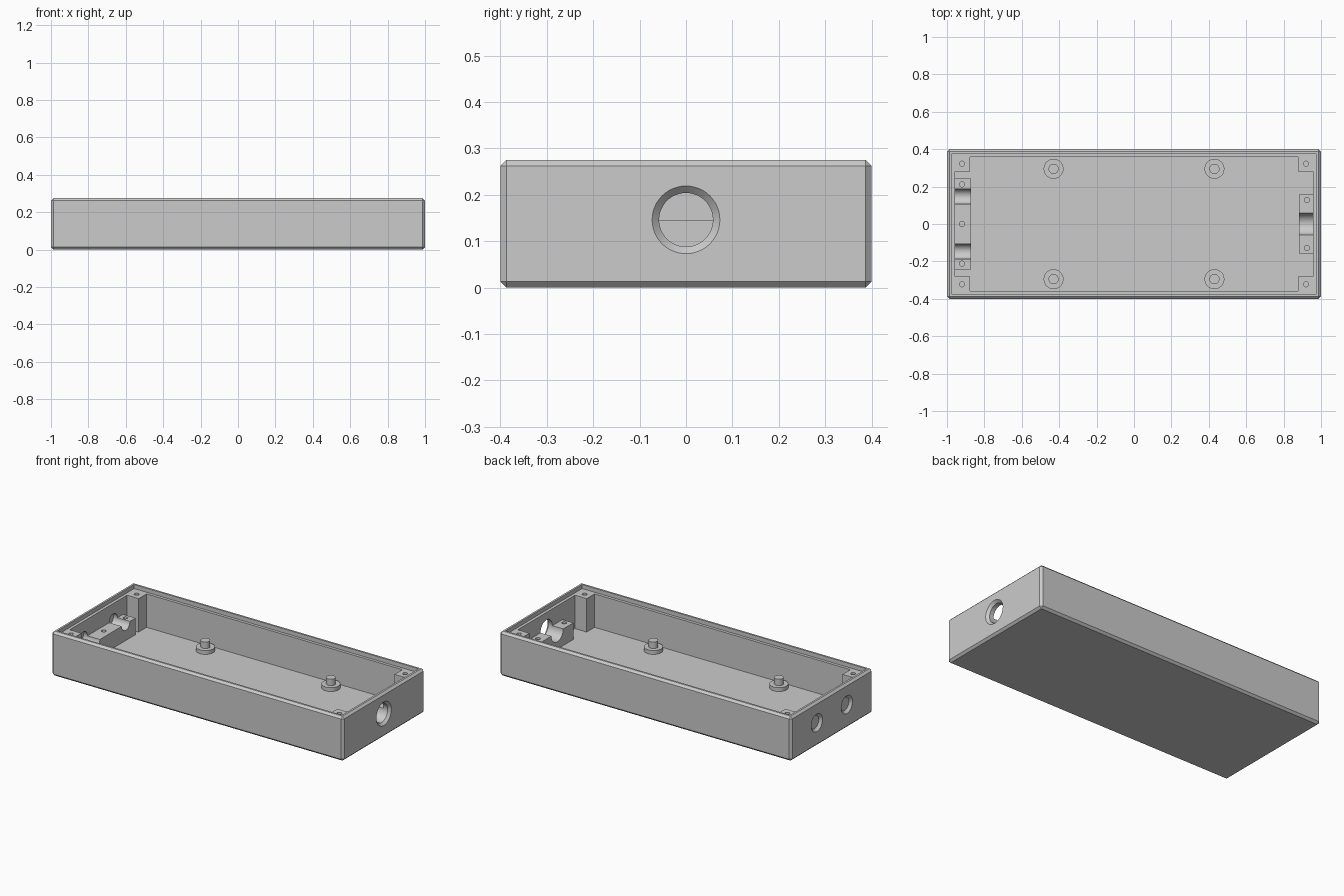
import bpy
from math import radians, pi

old = bpy.data.objects.get("Cube")
if old:
    bpy.data.objects.remove(old, do_unlink=True)

grey = bpy.data.materials.new("plain_grey")
grey.use_nodes = True
COLOUR = (0.6, 0.6, 0.6, 1)
grey.diffuse_color = COLOUR
grey.node_tree.nodes["Principled BSDF"].inputs["Base Color"].default_value = COLOUR

FLOOR, LEDGE, TOP = 0.043, 0.25, 0.275
IN_X, IN_Y = 0.957, 0.357      # inner wall faces
AXIS_Z = 0.146                 # height of the cable openings


def box(name, x0, x1, y0, y1, z0, z1):
    bpy.ops.mesh.primitive_cube_add(size=1, location=((x0 + x1) / 2, (y0 + y1) / 2, (z0 + z1) / 2))
    ob = bpy.context.object
    ob.name = name
    ob.scale = (x1 - x0, y1 - y0, z1 - z0)
    bpy.ops.object.transform_apply(location=True, rotation=True, scale=True)
    ob.data.materials.append(grey)
    return ob


def cone(name, r0, r1, depth, loc, rot=(0, 0, 0), sides=48):
    bpy.ops.mesh.primitive_cone_add(vertices=sides, radius1=r0, radius2=r1, depth=depth,
                                    location=loc, rotation=rot)
    ob = bpy.context.object
    ob.name = name
    bpy.ops.object.transform_apply(location=True, rotation=True, scale=True)
    ob.data.materials.append(grey)
    return ob


def apply_mod(ob, mod):
    bpy.ops.object.select_all(action='DESELECT')
    ob.select_set(True)
    bpy.context.view_layer.objects.active = ob
    bpy.ops.object.modifier_apply(modifier=mod.name)


def cut(ob, cutter):
    mod = ob.modifiers.new("cut", 'BOOLEAN')
    mod.operation = 'DIFFERENCE'
    mod.solver = 'EXACT'
    mod.object = cutter
    apply_mod(ob, mod)
    bpy.data.objects.remove(cutter, do_unlink=True)


def smooth(ob):
    bpy.ops.object.select_all(action='DESELECT')
    ob.select_set(True)
    bpy.context.view_layer.objects.active = ob
    bpy.ops.object.shade_smooth_by_angle(angle=radians(30))


def bore(ob, side, y, r):
    """Cylindrical opening through an end wall or its cradle."""
    cut(ob, cone("bore_cutter", r, r, 0.3, (side * 0.97, y, AXIS_Z), (0, pi / 2, 0)))


def screw_hole(ob, x, y, top, depth):
    cut(ob, cone("screw_cutter", 0.014, 0.014, depth * 2, (x, y, top), sides=16))


# Open tray with chamfered outer edges and a stepped rim
tray = box("tray", -1, 1, -0.4, 0.4, 0, TOP)
bev = tray.modifiers.new("chamfer", 'BEVEL')
bev.width = 0.013
bev.segments = 1
apply_mod(tray, bev)
cut(tray, box("cavity_cutter", -IN_X, IN_X, -IN_Y, IN_Y, FLOOR, 0.4))
cut(tray, box("rim_cutter", -0.975, 0.975, -0.375, 0.375, LEDGE, 0.4))

# Cable openings: (side, y, radius), countersunk from outside
openings = [(1, 0, 0.058), (-1, 0.147, 0.04), (-1, -0.147, 0.04)]
for side, y, r in openings:
    bore(tray, side, y, r)
    cut(tray, cone("countersink_cutter", r, r + 0.03, 0.03, (side, y, AXIS_Z),
                   (0, side * pi / 2, 0)))
smooth(tray)

# Corner screw posts
for sx, end in ((1, "left"), (-1, "right")):
    for sy, face in ((1, "back"), (-1, "front")):
        xs = sorted((sx * 0.877, sx * IN_X))
        ys = sorted((sy * 0.28, sy * IN_Y))
        post = box(f"{face}_{end}_post", *xs, *ys, FLOOR, LEDGE)
        screw_hole(post, sx * 0.92, sy * 0.322, LEDGE, 0.1)
        smooth(post)

# Half-round cable cradles inside the end walls
cradles = [("single_cradle", 1, 0.882, 0.157, (0.128, -0.128), 0.925),
           ("double_cradle", -1, 0.872, 0.242, (0.212, 0, -0.212), 0.92)]
for name, side, inner, half, holes, hole_x in cradles:
    xs = sorted((side * inner, side * IN_X))
    cradle = box(name, *xs, -half, half, FLOOR, AXIS_Z)
    for s, y, r in openings:
        if s == side:
            bore(cradle, s, y, r)
    for y in holes:
        screw_hole(cradle, side * hole_x, y, AXIS_Z, 0.06)
    smooth(cradle)

# Board standoffs with locating pins
for x in (-0.43, 0.43):
    for y in (-0.295, 0.295):
        smooth(cone("standoff", 0.053, 0.053, 0.024, (x, y, FLOOR + 0.012)))
        smooth(cone("standoff_pin", 0.027, 0.027, 0.04, (x, y, FLOOR + 0.044)))
